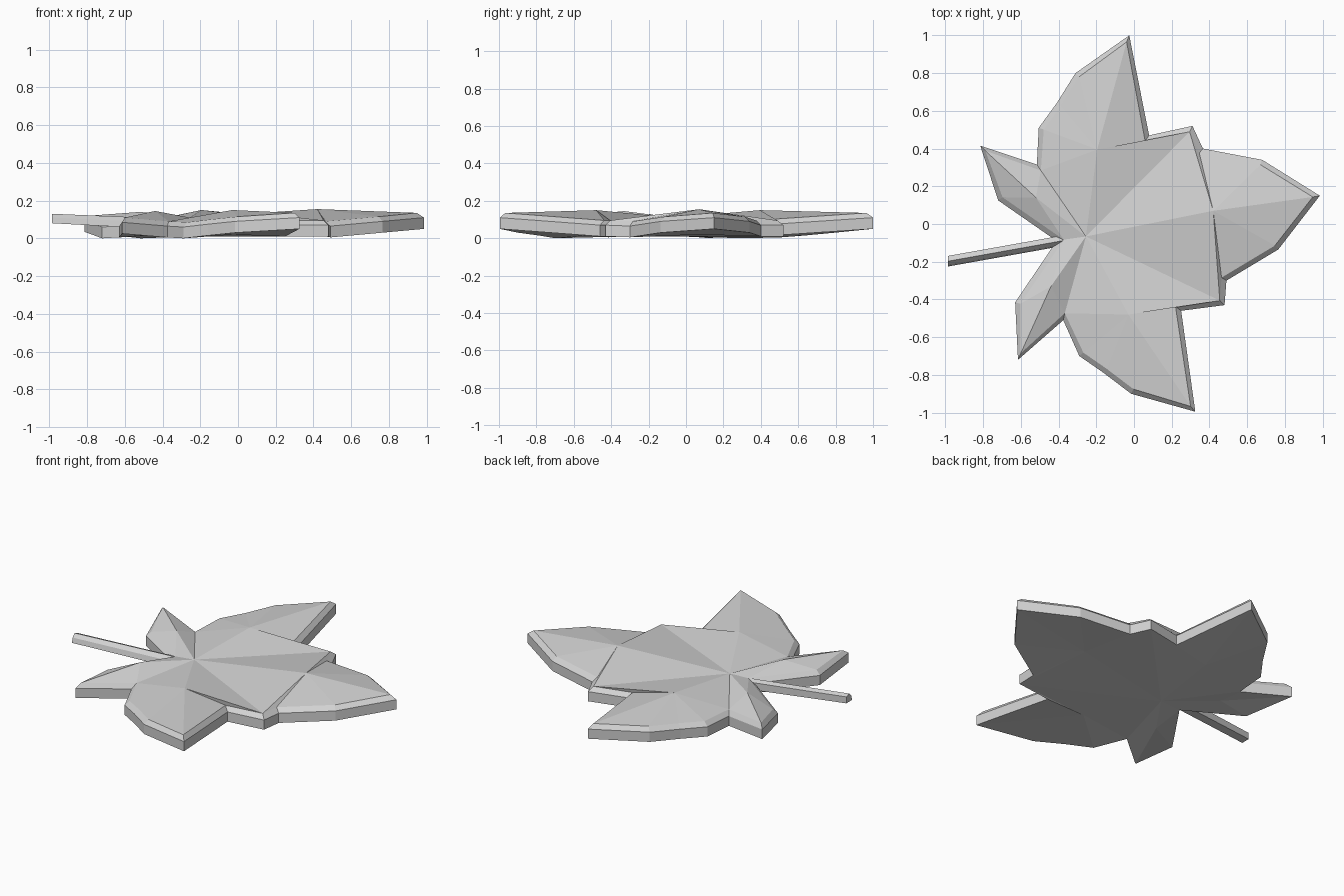
import bpy, bmesh
from mathutils import Vector

if "Cube" in bpy.data.objects:
    bpy.data.objects.remove(bpy.data.objects["Cube"])

grey = bpy.data.materials.new("leaf_grey")
grey.diffuse_color = (0.65, 0.65, 0.65, 1)
grey.use_nodes = True
grey.node_tree.nodes["Principled BSDF"].inputs["Base Color"].default_value = grey.diffuse_color


def make_object(name, bm):
    bmesh.ops.recalc_face_normals(bm, faces=bm.faces)
    mesh = bpy.data.meshes.new(name)
    bm.to_mesh(mesh)
    bm.free()
    mesh.materials.append(grey)
    obj = bpy.data.objects.new(name, mesh)
    bpy.context.collection.objects.link(obj)
    return obj


# Lobes clockwise from the top: raised rib point, then edge points (x, y, underside z)
# The last edge point of a lobe is the valley shared with the next lobe
CENTRE = (-0.255, -0.066, 0.11)
LOBES = [
    ((-0.195, 0.395, 0.15), [(-0.505, 0.51, 0.005), (-0.41, 0.64, 0.015), (-0.31, 0.80, 0.03),
                             (-0.025, 1.0, 0.05), (0.08, 0.47, 0.015), (0.31, 0.52, 0.01)]),
    ((0.42, 0.07, 0.155), [(0.365, 0.40, 0.01), (0.68, 0.34, 0.03), (0.985, 0.15, 0.05),
                           (0.765, -0.135, 0.03), (0.49, -0.30, 0.005), (0.48, -0.43, 0.01)]),
    ((-0.03, -0.48, 0.15), [(0.25, -0.46, 0.01), (0.325, -0.995, 0.05), (-0.015, -0.90, 0.03),
                            (-0.16, -0.79, 0.015), (-0.29, -0.70, 0.0), (-0.375, -0.51, 0.005)]),
    ((-0.44, -0.33, 0.145), [(-0.615, -0.72, 0.025), (-0.63, -0.415, 0.005), (-0.41, -0.09, 0.02)]),
    ((-0.52, 0.14, 0.14), [(-0.72, 0.125, 0.0), (-0.815, 0.415, 0.035), (-0.515, 0.315, 0.0)]),
]
SIDE, RIM, INSET = 0.06, 0.085, 0.027

edge = [Vector(p) for _, pts in LOBES for p in pts]
n = len(edge)


def inset_point(i):
    # Mitred inset of the outline, limited at sharp tips
    p = edge[i].xy
    a = (p - edge[i - 1].xy).normalized()
    b = (edge[(i + 1) % n].xy - p).normalized()
    na, nb = Vector((a.y, -a.x)), Vector((b.y, -b.x))
    m = (na + nb).normalized()
    q = p + m * min(INSET / max(m.dot(na), 0.1), INSET * 1.4)
    return Vector((q.x, q.y, edge[i].z + RIM))


# Leaf blade: underside ring, side ring and inset rim ring
bm = bmesh.new()
bottom = [bm.verts.new(p) for p in edge]
side = [bm.verts.new(p + Vector((0, 0, SIDE))) for p in edge]
rim = [bm.verts.new(inset_point(i)) for i in range(n)]
for i in range(n):
    j = (i + 1) % n
    bm.faces.new((bottom[i], bottom[j], side[j], side[i]))
    bm.faces.new((side[i], side[j], rim[j], rim[i]))


# Folded surface: each lobe fans from its rib point, lobes meet at the centre
def folded_surface(ring, centre, rib_height):
    c = bm.verts.new(centre)
    start = 0
    for rib, pts in LOBES:
        m = bm.verts.new((rib[0], rib[1], rib_height(rib[2])))
        loop = [ring[start - 1]] + ring[start:start + len(pts)]
        for a, b in zip(loop, loop[1:]):
            bm.faces.new((m, a, b))
        bm.faces.new((c, loop[0], m))
        bm.faces.new((c, m, loop[-1]))
        start += len(pts)


folded_surface(rim, CENTRE, lambda z: z)
folded_surface(bottom, (CENTRE[0], CENTRE[1], 0.01), lambda z: 0.02)
make_object("leaf_blade", bm)

# Stem: tapered ridge-topped bar rising away from the blade
bm = bmesh.new()
ends = []
for x, y, z, w, h in ((-0.985, -0.197, 0.08, 0.028, 0.05), (-0.33, -0.08, 0.045, 0.028, 0.058)):
    ends.append([bm.verts.new(p) for p in
                 ((x, y - w, z), (x, y - w * 0.75, z + h * 0.6), (x, y, z + h), (x, y + w, z + h * 0.8), (x, y + w, z))])
for k in range(5):
    j = (k + 1) % 5
    bm.faces.new((ends[0][k], ends[0][j], ends[1][j], ends[1][k]))
for e in ends:
    bm.faces.new(e)
make_object("leaf_stem", bm)
